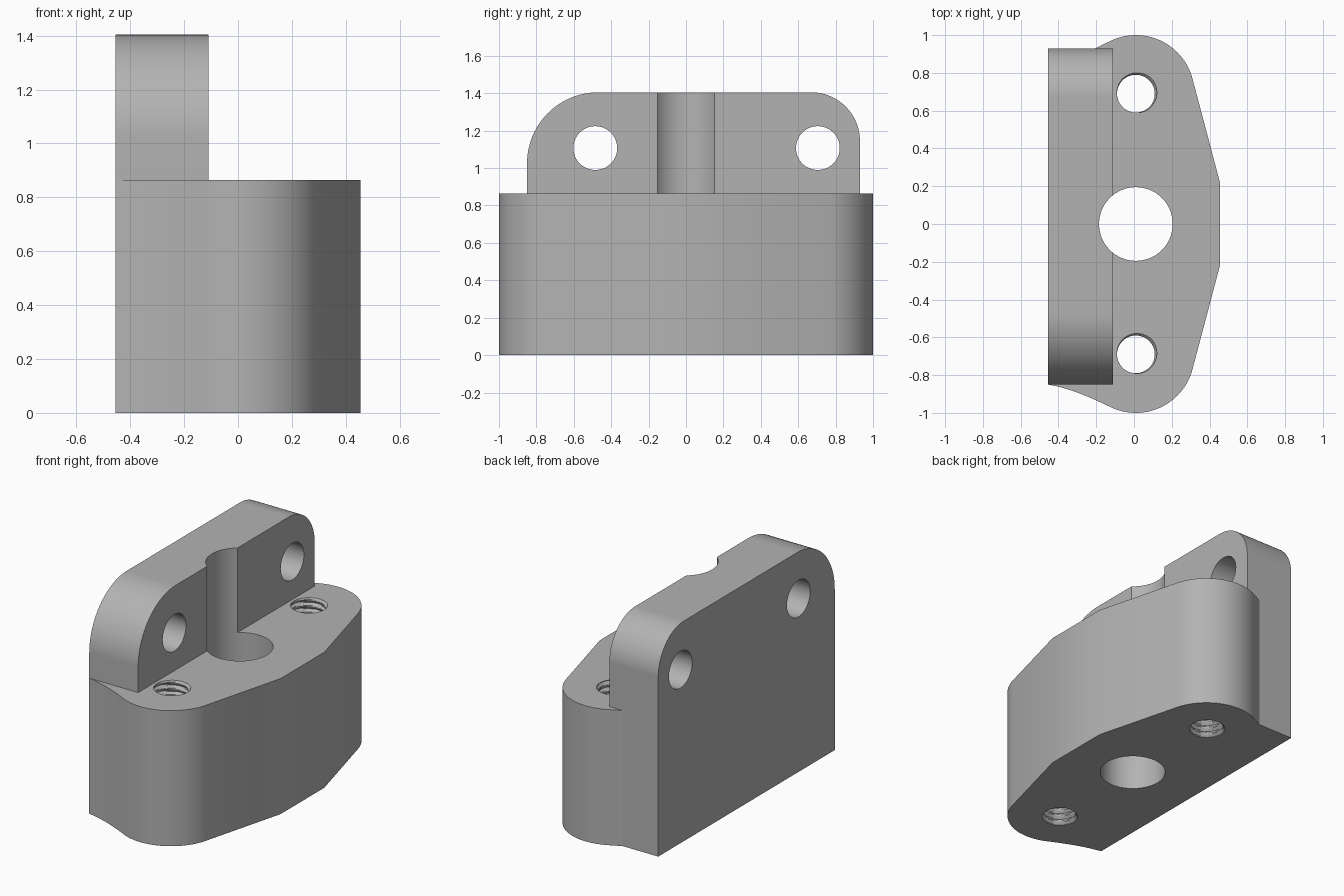
import bpy, bmesh
from math import sin, cos, pi, radians, floor
from mathutils import Vector, Matrix

cube = bpy.data.objects.get("Cube")
if cube:
    bpy.data.objects.remove(cube, do_unlink=True)

BASE_TOP, WALL_TOP = 0.865, 1.405
BACK, WALL_FACE = -0.455, -0.11
AXIS_X, LOBE_Y = 0.01, 0.69

steel = bpy.data.materials.new("machined grey")
steel.use_nodes = True
grey = (0.45, 0.45, 0.45, 1)
steel.diffuse_color = grey
steel.node_tree.nodes["Principled BSDF"].inputs["Base Color"].default_value = grey


def arc(cx, cy, r, start, end, steps=24):
    angles = [radians(start + (end - start) * i / steps) for i in range(steps + 1)]
    return [(cx + r * cos(a), cy + r * sin(a)) for a in angles]


def make_object(name, bm):
    bmesh.ops.recalc_face_normals(bm, faces=bm.faces)
    mesh = bpy.data.meshes.new(name)
    bm.to_mesh(mesh)
    bm.free()
    mesh.materials.append(steel)
    obj = bpy.data.objects.new(name, mesh)
    bpy.context.collection.objects.link(obj)
    return obj


def prism(name, points, offset):
    """Extrude a closed outline of 3D points."""
    bm = bmesh.new()
    face = bm.faces.new([bm.verts.new(p) for p in points])
    out = bmesh.ops.extrude_face_region(bm, geom=[face])
    moved = [v for v in out["geom"] if isinstance(v, bmesh.types.BMVert)]
    bmesh.ops.translate(bm, verts=moved, vec=offset)
    return make_object(name, bm)


def cylinder(name, radius, depth, matrix):
    bm = bmesh.new()
    bmesh.ops.create_cone(bm, cap_ends=True, segments=64, radius1=radius,
                          radius2=radius, depth=depth, matrix=matrix)
    return make_object(name, bm)


def thread_cutter(name, x, y, pitch=0.04, crest=0.1, depth=0.016):
    """Cylinder whose radius follows a helical V groove."""
    segs, step = 36, pitch / 6
    rows = int((BASE_TOP + 0.1) / step)
    bm = bmesh.new()
    rings = []
    for j in range(rows + 1):
        z = -0.0487 + j * step
        ring = []
        for i in range(segs):
            t = z / pitch - i / segs
            t -= floor(t)
            r = crest + depth * max(0, 1 - abs(t - 0.5) * 2.6)
            a = 2 * pi * i / segs
            ring.append(bm.verts.new((x + r * cos(a), y + r * sin(a), z)))
        rings.append(ring)
    for low, high in zip(rings, rings[1:]):
        for i in range(segs):
            k = (i + 1) % segs
            bm.faces.new((low[i], low[k], high[k], high[i]))
    bm.faces.new(rings[0])
    bm.faces.new(rings[-1])
    bmesh.ops.triangulate(bm, faces=bm.faces[:])
    return make_object(name, bm)


def combine(target, tool, operation):
    mod = target.modifiers.new(operation.lower(), "BOOLEAN")
    mod.operation, mod.solver, mod.object = operation, "EXACT", tool
    bpy.context.view_layer.objects.active = target
    bpy.ops.object.modifier_apply(modifier=mod.name)
    bpy.data.objects.remove(tool, do_unlink=True)


# Base outline: two round lobes, tapered outer side, concave front flank
lobe_end = Vector((-0.13, -0.967))
bend, corner = Vector((-0.317, -0.8735)), Vector((BACK, -0.85))
flank = []
for i in range(13):
    t = i / 12
    p = corner * (1 - t) ** 2 + bend * (2 * t * (1 - t)) + lobe_end * t * t
    flank.append((p.x, p.y))
outline = flank[:-1]
outline += arc(AXIS_X, -LOBE_Y, 0.31, 243, 344.5)
outline += [(0.455, -0.22), (0.455, 0.22)]
outline += arc(AXIS_X, LOBE_Y, 0.31, 15.5, 117)
outline += [(-0.205, 0.93), (BACK, 0.93)]
body = prism("mounting_bracket", [(x, y, 0) for x, y in outline], (0, 0, BASE_TOP))

# Upright wall with a large front and a smaller back corner radius
profile = [(-0.85, BASE_TOP), (0.93, BASE_TOP)]
profile += arc(0.67, WALL_TOP - 0.26, 0.26, 0, 90)
profile += arc(-0.47, WALL_TOP - 0.38, 0.38, 90, 180)
wall = prism("upright_wall", [(BACK, y, z) for y, z in profile], (WALL_FACE - BACK, 0, 0))
combine(body, wall, "UNION")

# Central bore, which also scoops the wall
bore = cylinder("bore_cutter", 0.195, 4, Matrix.Translation((AXIS_X, 0, 0)))
combine(body, bore, "DIFFERENCE")

# Cross holes through the wall
for y in (-0.485, 0.705):
    place = Matrix.Translation((-0.3, y, 1.107)) @ Matrix.Rotation(pi / 2, 4, "Y")
    combine(body, cylinder("hole_cutter", 0.117, 1, place), "DIFFERENCE")

# Threaded holes through the lobes
for y in (-LOBE_Y, LOBE_Y):
    combine(body, thread_cutter("thread_cutter", AXIS_X, y), "DIFFERENCE")

# Merge coplanar leftovers, then shade smooth with sharp edges
bm = bmesh.new()
bm.from_mesh(body.data)
bmesh.ops.remove_doubles(bm, verts=bm.verts, dist=0.00005)
bmesh.ops.dissolve_limit(bm, angle_limit=radians(0.2), verts=bm.verts, edges=bm.edges)
bm.to_mesh(body.data)
bm.free()
bpy.ops.object.select_all(action="DESELECT")
body.select_set(True)
bpy.context.view_layer.objects.active = body
bpy.ops.object.shade_smooth_by_angle(angle=radians(25))
weighted = body.modifiers.new("weighted normals", "WEIGHTED_NORMAL")
weighted.keep_sharp = True
